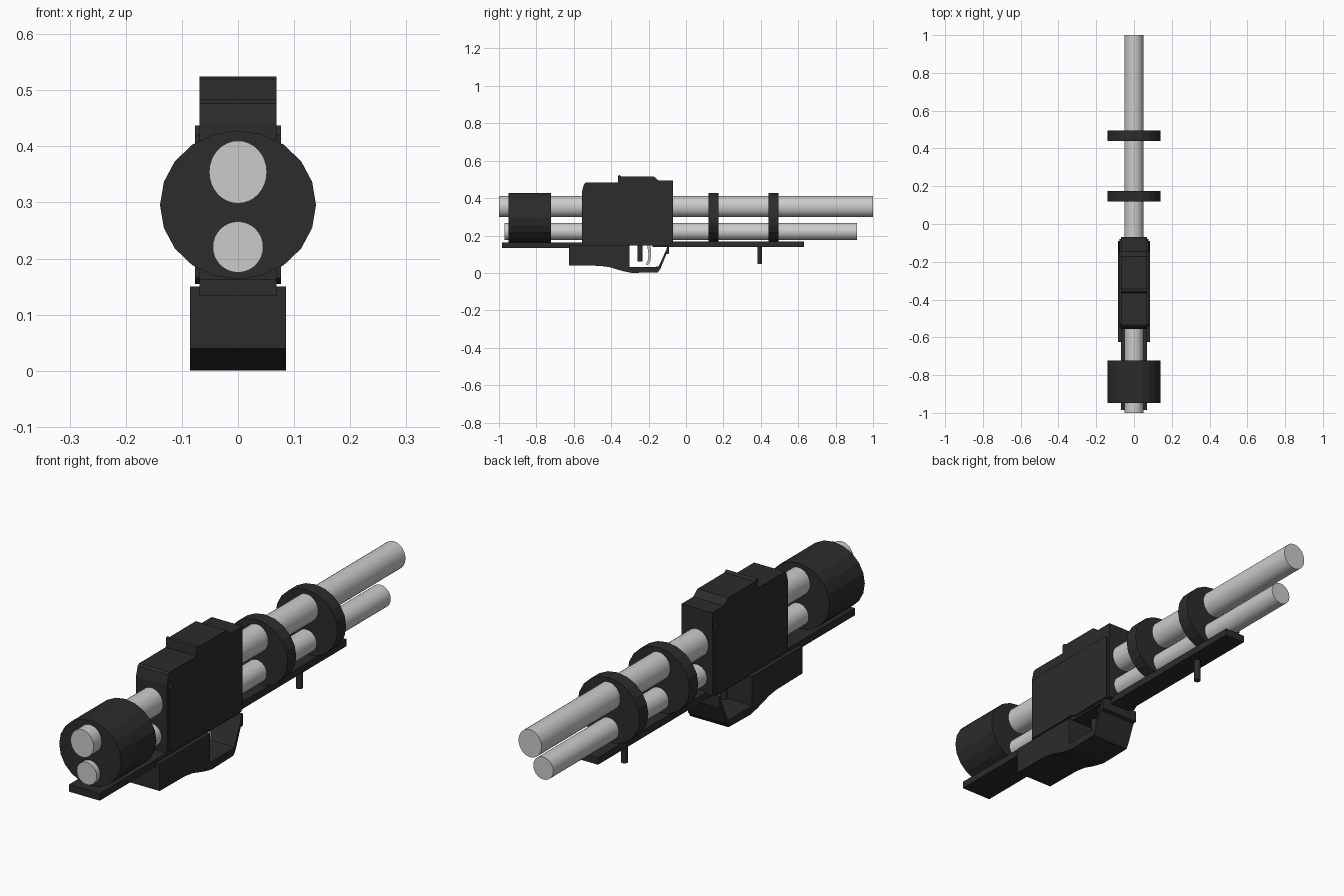
import bpy, bmesh, math
from mathutils import Matrix

if "Cube" in bpy.data.objects:
    bpy.data.objects.remove(bpy.data.objects["Cube"])

dark = bpy.data.materials.new("dark_metal")
dark.diffuse_color = (0.025, 0.025, 0.025, 1)
dark.use_nodes = True
dark.node_tree.nodes["Principled BSDF"].inputs["Base Color"].default_value = dark.diffuse_color


def finish(name, bm, mat=None):
    bmesh.ops.recalc_face_normals(bm, faces=bm.faces)
    me = bpy.data.meshes.new(name)
    bm.to_mesh(me)
    bm.free()
    ob = bpy.data.objects.new(name, me)
    bpy.context.collection.objects.link(ob)
    if mat:
        me.materials.append(mat)
    return ob


def tube(name, y0, y1, z, rx, rz, sides, mat=None):
    """Elliptical cylinder lying along y, with a vertex on the +x axis."""
    bm = bmesh.new()
    rings = [[bm.verts.new((rx * math.cos(2 * math.pi * i / sides), y,
                            z + rz * math.sin(2 * math.pi * i / sides)))
              for i in range(sides)] for y in (y0, y1)]
    for r in rings:
        bm.faces.new(r)
    for i in range(sides):
        j = (i + 1) % sides
        bm.faces.new((rings[0][i], rings[0][j], rings[1][j], rings[1][i]))
    return finish(name, bm, mat)


def slab(name, profile, hw, mat=dark):
    """Extrude a (y, z) side profile across x from -hw to hw."""
    bm = bmesh.new()
    f = bm.faces.new([bm.verts.new((-hw, y, z)) for y, z in profile])
    ext = bmesh.ops.extrude_face_region(bm, geom=[f])["geom"]
    bmesh.ops.translate(bm, vec=(2 * hw, 0, 0),
                        verts=[v for v in ext if isinstance(v, bmesh.types.BMVert)])
    return finish(name, bm, mat)


def block(name, y0, y1, z0, z1, hw):
    return slab(name, [(y0, z0), (y1, z0), (y1, z1), (y0, z1)], hw)


def peg(name, y, z0, z1, r):
    bm = bmesh.new()
    bmesh.ops.create_cone(bm, cap_ends=True, segments=16, radius1=r, radius2=r,
                          depth=z1 - z0,
                          matrix=Matrix.Translation((0, y, (z0 + z1) / 2)))
    return finish(name, bm, dark)


# Two long barrels
barrels = [tube("upper_barrel", -1, 1, 0.354, 0.0515, 0.056, 32),
           tube("lower_barrel", -0.97, 0.915, 0.2205, 0.045, 0.0455, 32)]
for ob in barrels:
    bpy.ops.object.select_all(action='DESELECT')
    ob.select_set(True)
    bpy.context.view_layer.objects.active = ob
    bpy.ops.object.shade_smooth_by_angle(angle=math.radians(30))

# Rear drum and barrel clamps
for name, y0, y1 in (("rear_drum", -0.948, -0.722),
                     ("middle_clamp", 0.12, 0.175),
                     ("front_clamp", 0.44, 0.495)):
    tube(name, y0, y1, 0.2955, 0.139, 0.1325, 20, dark)

# Lower rail: wide at the back, narrow at the front
block("rear_rail", -0.985, -0.55, 0.134, 0.163, 0.069)
block("middle_rail", -0.56, -0.09, 0.147, 0.163, 0.069)
block("front_rail", -0.18, 0.63, 0.138, 0.167, 0.046)

# Receiver with stepped top
slab("receiver", [(-0.555, 0.155), (-0.07, 0.155), (-0.07, 0.493), (-0.145, 0.493),
                  (-0.172, 0.515), (-0.345, 0.515), (-0.355, 0.524), (-0.362, 0.52),
                  (-0.365, 0.483), (-0.535, 0.483), (-0.545, 0.476), (-0.555, 0.44)], 0.069)

# Side plates standing slightly proud of the receiver
slab("side_plates", [(-0.545, 0.165), (-0.3, 0.165), (-0.285, 0.155), (-0.09, 0.155),
                     (-0.08, 0.165), (-0.08, 0.425), (-0.09, 0.437), (-0.53, 0.437),
                     (-0.545, 0.42)], 0.077)

# Grip block and trigger guard in one profile
slab("grip_and_guard", [(-0.625, 0.15), (-0.625, 0.04), (-0.46, 0.038), (-0.41, 0.031),
                        (-0.36, 0.016), (-0.33, 0.008), (-0.29, 0.0), (-0.15, 0.003),
                        (-0.137, 0.022), (-0.105, 0.1), (-0.09, 0.103), (-0.09, 0.15),
                        (-0.098, 0.15), (-0.105, 0.125), (-0.146, 0.035),
                        (-0.165, 0.032), (-0.302, 0.032), (-0.302, 0.15)], 0.0855)

# Trigger, trigger stop and front peg
slab("trigger", [(-0.208, 0.155), (-0.201, 0.1), (-0.203, 0.07), (-0.215, 0.045),
                 (-0.205, 0.041), (-0.19, 0.065), (-0.186, 0.1), (-0.19, 0.155)], 0.012, None)
peg("trigger_stop", -0.246, 0.06, 0.155, 0.014)
peg("front_peg", 0.394, 0.047, 0.145, 0.013)
